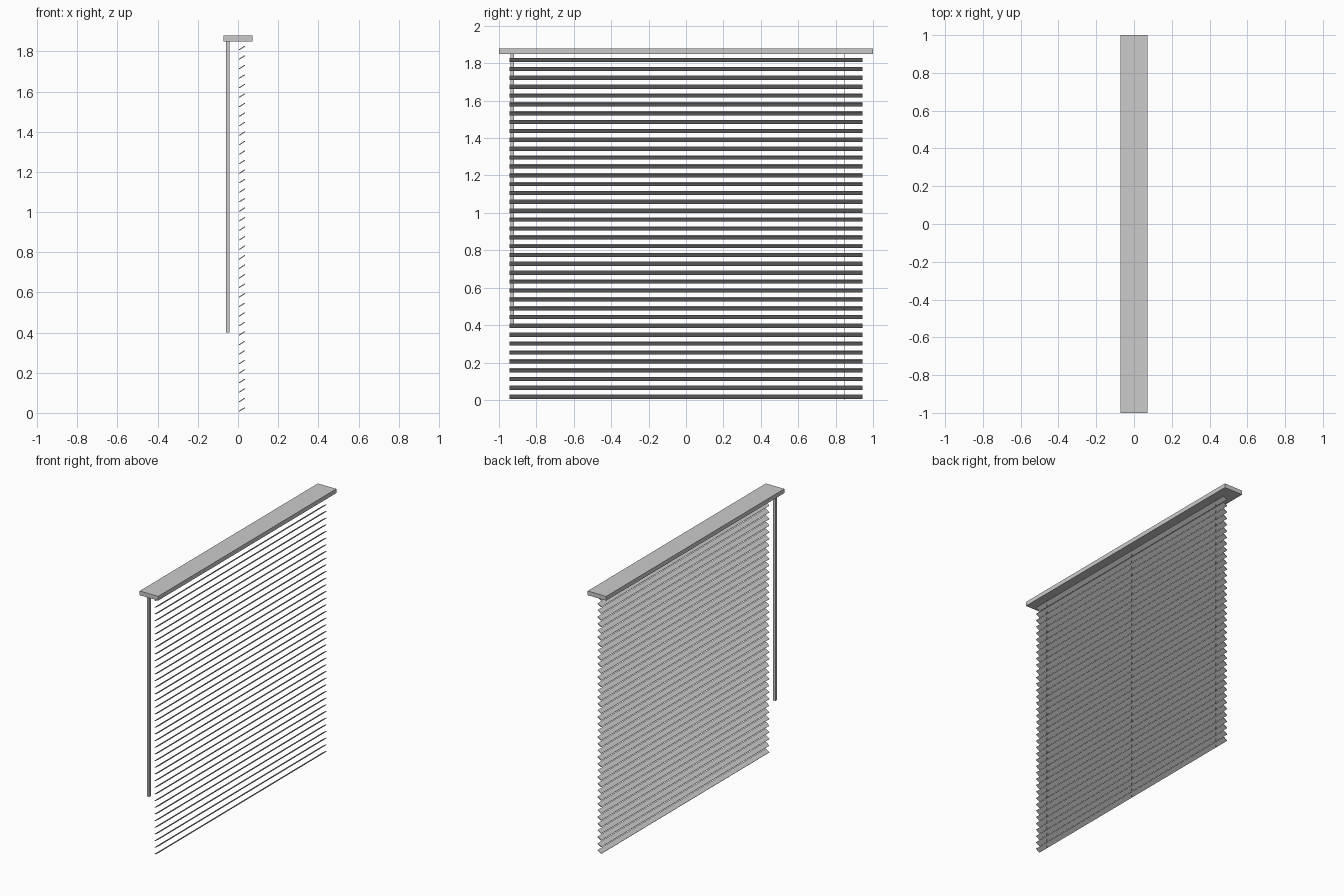
import bpy
import bmesh
from math import radians
from mathutils import Matrix, Vector

cube = bpy.data.objects.get("Cube")
if cube:
    bpy.data.objects.remove(cube, do_unlink=True)

grey = bpy.data.materials.new("light grey")
grey.use_nodes = True
colour = (0.6, 0.6, 0.6, 1)
grey.diffuse_color = colour
grey.node_tree.nodes["Principled BSDF"].inputs["Base Color"].default_value = colour


def box(name, centre, size, tilt=0):
    bm = bmesh.new()
    place = (Matrix.Translation(centre) @ Matrix.Rotation(radians(tilt), 4, "Y")
             @ Matrix.Diagonal(Vector(size).to_4d()))
    bmesh.ops.create_cube(bm, size=1, matrix=place)
    mesh = bpy.data.meshes.new(name)
    bm.to_mesh(mesh)
    bm.free()
    mesh.materials.append(grey)
    obj = bpy.data.objects.new(name, mesh)
    bpy.context.collection.objects.link(obj)
    return obj


RAIL_BOTTOM, RAIL_TOP = 1.849, 1.879
WAND_BOTTOM = 0.4
SLAT_X = 0.02

# Head rail
box("head_rail", (0, 0, (RAIL_BOTTOM + RAIL_TOP) / 2),
    (0.145, 2, RAIL_TOP - RAIL_BOTTOM))

# Tilted slats, evenly stacked below the rail
slat = box("slats", (SLAT_X, 0, 0.017), (0.034, 1.886, 0.005), tilt=-33)
stack = slat.modifiers.new("stack", "ARRAY")
stack.count = 39
stack.use_relative_offset = False
stack.use_constant_offset = True
stack.constant_offset_displace = (0, 0, 0.04737)

# Ladder cords through the slats
for side, y in (("front", -0.853), ("middle", 0), ("back", 0.847)):
    box(side + "_cord", (SLAT_X, y, RAIL_BOTTOM / 2), (0.001, 0.002, RAIL_BOTTOM))

# Square tilt wand hanging beside the slats
box("tilt_wand", (-0.051, -0.928, (RAIL_BOTTOM + WAND_BOTTOM) / 2),
    (0.019, 0.019, RAIL_BOTTOM - WAND_BOTTOM))
